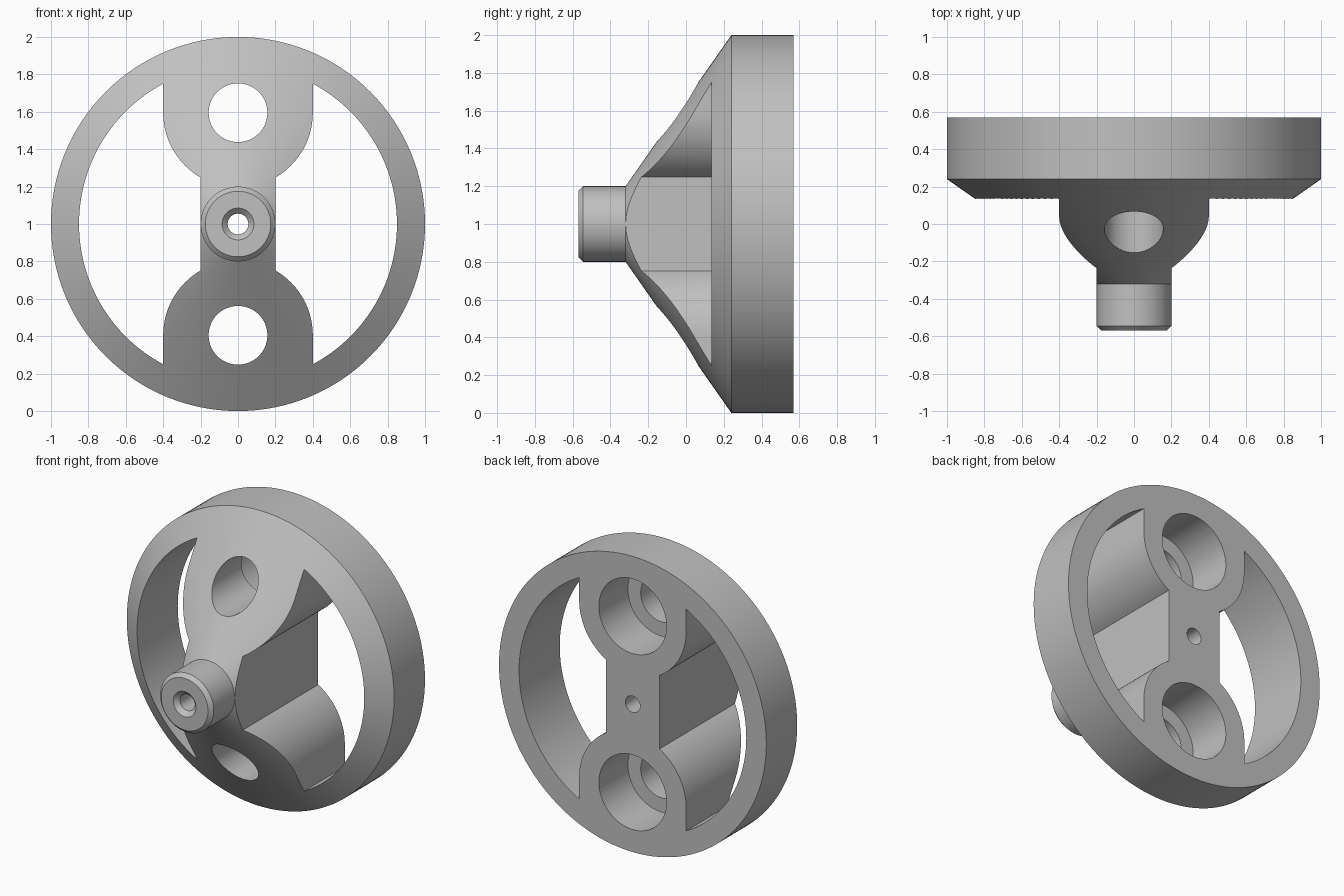
import bpy
import bmesh
from math import cos, sin, pi, radians, acos, asin, sqrt

cube = bpy.data.objects.get("Cube")
if cube:
    bpy.data.objects.remove(cube, do_unlink=True)

BACK = 0.57        # rear plane
RIM_INNER = 0.85   # inner radius of rim
BOSS_R = 0.4       # radius of the two bosses
BOSS_Z = 0.595     # boss distance from the axle
WEB = 0.201        # half width of the middle web


def finish(name, bm):
    bmesh.ops.recalc_face_normals(bm, faces=bm.faces)
    mesh = bpy.data.meshes.new(name)
    bm.to_mesh(mesh)
    bm.free()
    obj = bpy.data.objects.new(name, mesh)
    bpy.context.collection.objects.link(obj)
    return obj


def revolve(name, profile, steps, closed, z):
    """Turn (radius, y) points about the y axis, centred at height z."""
    bm = bmesh.new()
    verts = [bm.verts.new((r, y, z)) for r, y in profile]
    edges = [bm.edges.new(pair) for pair in zip(verts, verts[1:])]
    if closed:
        edges.append(bm.edges.new((verts[-1], verts[0])))
    bmesh.ops.spin(bm, geom=verts + edges, cent=(0, 0, z), axis=(0, 1, 0),
                   angle=2 * pi, steps=steps, use_merge=True)
    bmesh.ops.remove_doubles(bm, verts=bm.verts, dist=1e-5)
    return finish(name, bm)


def arc(cx, cz, r, start, end, n):
    return [(cx + r * cos(start + (end - start) * i / n),
             cz + r * sin(start + (end - start) * i / n)) for i in range(n + 1)]


def prism(name, outline, y0, y1):
    bm = bmesh.new()
    face = bm.faces.new([bm.verts.new((x, y0, z + 1)) for x, z in outline])
    new = bmesh.ops.extrude_face_region(bm, geom=[face])["geom"]
    moved = [v for v in new if isinstance(v, bmesh.types.BMVert)]
    bmesh.ops.translate(bm, verts=moved, vec=(0, y1 - y0, 0))
    return finish(name, bm)


# Turned body: rim, cone, chamfered hub and countersunk axle bore
wheel = revolve("wheel_body", [
    (0.055, BACK), (1, BACK), (1, 0.24), (0.2, -0.32), (0.2, -0.545),
    (0.175, -0.57), (0.085, -0.57), (0.055, -0.54)], 128, True, 1)

# Side windows between the rim and the web with its round bosses
corner = acos(BOSS_R / RIM_INNER)
waist = asin(sqrt(1 - (WEB / BOSS_R) ** 2))
upper = arc(0, BOSS_Z, BOSS_R, -waist, 0, 20)
outer = arc(0, 0, RIM_INNER, corner, -corner, 48)
lower = [(x, -z) for x, z in reversed(upper)]
window = upper + outer + lower
cutters = [prism("window_cutter", [(side * x, z) for x, z in window], -0.4, 0.8)
           for side in (1, -1)]

# Stepped holes through both bosses
for side in (1, -1):
    cutters.append(revolve("hole_cutter", [
        (0, -0.6), (0.157, -0.6), (0.157, 0.26), (0.253, 0.26),
        (0.253, 0.8), (0, 0.8)], 64, False, 1 + side * BOSS_Z))

bpy.ops.object.select_all(action='DESELECT')
bpy.context.view_layer.objects.active = wheel
wheel.select_set(True)
for cutter in cutters:
    cutter.hide_render = True
    mod = wheel.modifiers.new("cut", 'BOOLEAN')
    mod.operation = 'DIFFERENCE'
    mod.solver = 'EXACT'
    mod.object = cutter
    bpy.ops.object.modifier_apply(modifier=mod.name)
    bpy.data.objects.remove(cutter, do_unlink=True)

# Plain grey finish
grey = bpy.data.materials.new("plain_grey")
grey.use_nodes = True
colour = (0.53, 0.53, 0.53, 1)
grey.diffuse_color = colour
grey.node_tree.nodes["Principled BSDF"].inputs["Base Color"].default_value = colour
wheel.data.materials.clear()
wheel.data.materials.append(grey)
for poly in wheel.data.polygons:
    poly.material_index = 0

bpy.ops.object.shade_smooth_by_angle(angle=radians(25))
